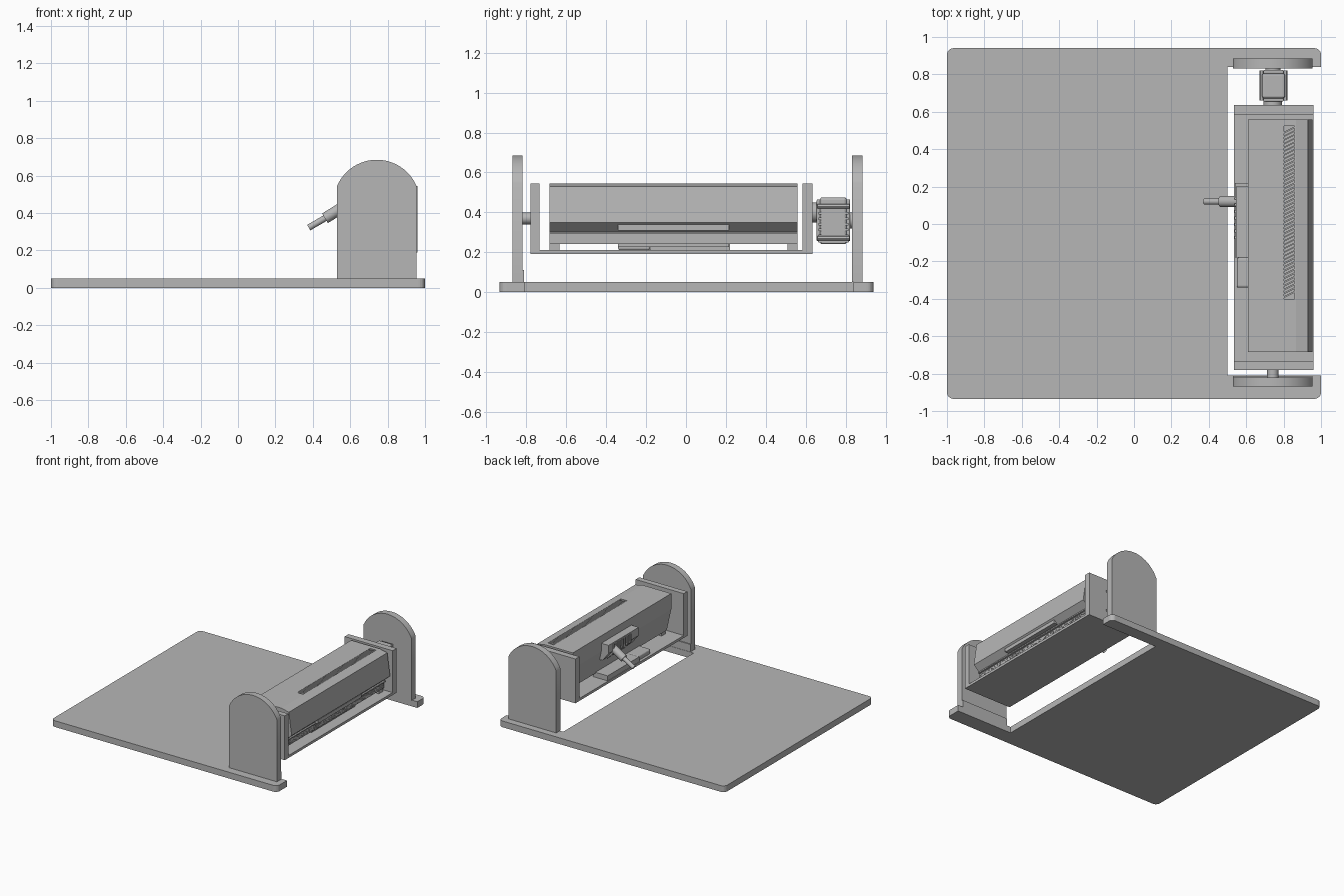
import bpy, bmesh, math, random
from mathutils import Vector

if "Cube" in bpy.data.objects:
    bpy.data.objects.remove(bpy.data.objects["Cube"], do_unlink=True)

grey = bpy.data.materials.new("plain grey")
grey.use_nodes = True
color = (0.47, 0.47, 0.47, 1)
grey.diffuse_color = color
grey.node_tree.nodes["Principled BSDF"].inputs["Base Color"].default_value = color


def finish(name, bm):
    bmesh.ops.recalc_face_normals(bm, faces=bm.faces)
    mesh = bpy.data.meshes.new(name)
    bm.to_mesh(mesh)
    bm.free()
    mesh.materials.append(grey)
    obj = bpy.data.objects.new(name, mesh)
    bpy.context.collection.objects.link(obj)
    return obj


def add_box(bm, x, y, z):
    verts = bmesh.ops.create_cube(bm, size=1)["verts"]
    for v in verts:
        v.co = Vector([(r[0] + r[1]) / 2 + c * (r[1] - r[0]) for r, c in zip((x, y, z), v.co)])
    return verts


def box(name, x, y, z, bevel=0):
    bm = bmesh.new()
    add_box(bm, x, y, z)
    obj = finish(name, bm)
    if bevel:
        mod = obj.modifiers.new("Bevel", "BEVEL")
        mod.width, mod.segments = bevel, 3
    return obj


def prism(name, points, axis, low, high):
    """Extrude an outline along y (points are x, z) or z (points are x, y)."""
    bm = bmesh.new()
    place = (lambda a, b: (a, low, b)) if axis == "y" else (lambda a, b: (a, b, low))
    face = bm.faces.new([bm.verts.new(place(a, b)) for a, b in points])
    moved = bmesh.ops.extrude_face_region(bm, geom=[face])["geom"]
    step = Vector((0, high - low, 0)) if axis == "y" else Vector((0, 0, high - low))
    bmesh.ops.translate(bm, vec=step, verts=[g for g in moved if isinstance(g, bmesh.types.BMVert)])
    return finish(name, bm)


def rod(name, start, end, radius, sides=24):
    start, end = Vector(start), Vector(end)
    bm = bmesh.new()
    bmesh.ops.create_cone(bm, cap_ends=True, segments=sides, radius1=radius, radius2=radius,
                          depth=(end - start).length)
    obj = finish(name, bm)
    obj.location = (start + end) / 2
    obj.rotation_euler = (end - start).to_track_quat("Z", "Y").to_euler()
    smooth(obj)
    return obj


def smooth(obj):
    bpy.ops.object.select_all(action="DESELECT")
    obj.select_set(True)
    bpy.context.view_layer.objects.active = obj
    bpy.ops.object.shade_smooth_by_angle(angle=math.radians(30))


def corner(x, y, r, start):
    """Quarter circle of outline points for a rounded corner."""
    return [(x + r * math.cos(math.radians(start + 15 * i)),
             y + r * math.sin(math.radians(start + 15 * i))) for i in range(7)]


# Base board with a bay for the cradle
r = 0.035
outline = (corner(-1 + r, 0.94 - r, r, 90) + corner(-1 + r, -0.935 + r, r, 180)
           + corner(1 - r, -0.935 + r, r, 270)
           + [(1, -0.81), (0.5, -0.81), (0.5, 0.84), (1, 0.84)]
           + corner(1 - r, 0.94 - r, r, 0))
prism("base_board", outline, "z", 0, 0.05)

# Arched end plates
radius, mid, shoulder = 0.231, 0.742, 0.55
half = math.asin(0.212 / radius)
arch = [(mid + radius * math.sin(half - 2 * half * i / 24),
         0.685 - radius + radius * math.cos(half - 2 * half * i / 24)) for i in range(25)]
arch = [(0.954, 0.05)] + arch + [(0.53, 0.05)]
for name, low, high in (("front", -0.87, -0.82), ("back", 0.832, 0.885)):
    smooth(prism(name + "_end_plate", arch, "y", low, high))
box("front_plate_foot", (0.53, 0.954), (-0.865, -0.812), (0.05, 0.11))

# U-shaped cradle
box("cradle_floor", (0.535, 0.96), (-0.78, 0.635), (0.19, 0.21))
box("cradle_front_wall", (0.535, 0.96), (-0.78, -0.735), (0.19, 0.545))
box("cradle_back_wall", (0.535, 0.96), (0.585, 0.635), (0.19, 0.545))
rod("front_pivot", (mid, -0.83, 0.37), (mid, -0.77, 0.37), 0.03)

# Long body: sloped panel, undercut and recessed lower face
profile = [(0.61, 0.545), (0.865, 0.545), (0.93, 0.53), (0.955, 0.35), (0.90, 0.30),
           (0.90, 0.24), (0.65, 0.24), (0.61, 0.42)]
body = prism("body", profile, "y", -0.685, 0.56)
cutter = box("slot_cutter", (0.803, 0.857), (-0.4, 0.525), (0.51, 0.6))
cutter.hide_render = True
cutter.hide_viewport = True
cut = body.modifiers.new("Slot", "BOOLEAN")
cut.object, cut.solver = cutter, "EXACT"

# Slanted fins in the top slot
bm = bmesh.new()
for i in range(45):
    y = -0.395 + 0.02 * i
    for v in add_box(bm, (0.803, 0.857), (y, y + 0.009), (0.508, 0.544)):
        v.co.y += (v.co.x - 0.803) * 0.5
finish("slot_fins", bm)

# Lower face details
box("front_insert", (0.88, 0.945), (-0.34, 0.215), (0.31, 0.338))
box("lower_lip", (0.88, 0.915), (-0.685, 0.56), (0.293, 0.302))
box("under_block", (0.66, 0.89), (-0.34, 0.215), (0.225, 0.245))
for name, y in (("front", -0.685), ("back", 0.51)):
    box(name + "_body_foot", (0.66, 0.89), (y, y + 0.05), (0.21, 0.245))
random.seed(4)
bm = bmesh.new()
for i in range(400):
    y, z = random.uniform(-0.68, 0.55), random.uniform(0.243, 0.288)
    add_box(bm, (0.897, 0.903), (y, y + 0.006), (z, z + 0.005))
finish("rough_strip", bm)

# Cable connector on the left-hand side of the body
box("connector_ledge", (0.54, 0.67), (-0.18, 0.22), (0.21, 0.25))
box("connector_ledge_end", (0.55, 0.67), (-0.34, -0.18), (0.21, 0.25), 0.01)
prism("connector_block", [(0.545, 0.485), (0.64, 0.485), (0.64, 0.35), (0.60, 0.35), (0.545, 0.42)],
      "y", -0.18, 0.2)
for i in range(7):
    y = -0.08 + 0.035 * i
    prism("connector_rib", [(0.538, 0.475), (0.6, 0.475), (0.6, 0.34), (0.538, 0.41)],
          "y", y, y + 0.015)
rod("cable_sleeve", (0.465, 0.12, 0.372), (0.58, 0.12, 0.443), 0.03)
rod("cable_tip", (0.378, 0.12, 0.322), (0.48, 0.12, 0.381), 0.017)

# Drive motor between the back wall and the back plate
box("motor_case", (0.685, 0.807), (0.672, 0.805), (0.24, 0.475), 0.012)
for name, y in (("inner", 0.655), ("outer", 0.803)):
    box("motor_" + name + "_cover", (0.692, 0.8), (y, y + 0.02), (0.255, 0.465), 0.006)
rod("motor_shaft", (mid, 0.63, 0.4), (mid, 0.66, 0.4), 0.05)
rod("motor_back_shaft", (mid, 0.81, 0.36), (mid, 0.835, 0.36), 0.04)
for x in (0.683, 0.809):
    for z in (0.27, 0.43):
        rod("motor_screw", (x, 0.66, z), (x, 0.82, z), 0.011, 12)
for i in range(6):
    z = 0.25 + 0.028 * i
    box("motor_fin", (0.68, 0.812), (0.664, 0.815), (z, z + 0.012))
